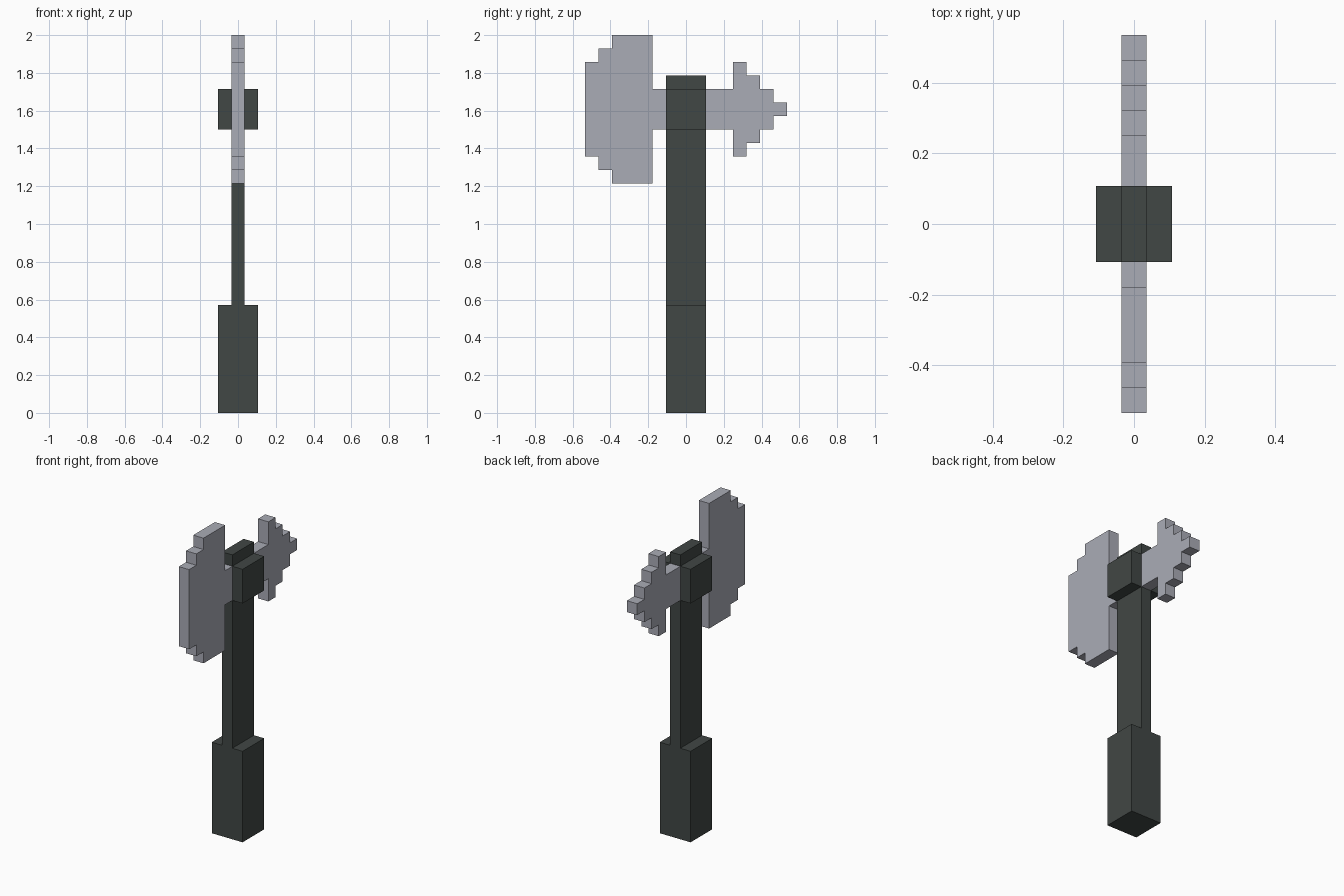
import bpy
import bmesh

cube = bpy.data.objects.get("Cube")
if cube:
    bpy.data.objects.remove(cube, do_unlink=True)

U = 2 / 28            # one block of the stepped design
HEAD_Z = 22.5         # centre height of the axe head, in blocks


def material(name, rgb):
    mat = bpy.data.materials.new(name)
    mat.use_nodes = True
    mat.diffuse_color = (*rgb, 1)
    bsdf = mat.node_tree.nodes["Principled BSDF"]
    bsdf.inputs["Base Color"].default_value = (*rgb, 1)
    bsdf.inputs["Roughness"].default_value = 0.8
    return mat


def finish(name, bm, mat):
    bmesh.ops.recalc_face_normals(bm, faces=bm.faces)
    mesh = bpy.data.meshes.new(name)
    bm.to_mesh(mesh)
    bm.free()
    mesh.materials.append(mat)
    obj = bpy.data.objects.new(name, mesh)
    bpy.context.collection.objects.link(obj)
    return obj


def box(name, low, high, mat):
    bm = bmesh.new()
    bmesh.ops.create_cube(bm, size=1)
    for v in bm.verts:
        v.co = [U * (a if c < 0 else b) for c, a, b in zip(v.co, low, high)]
    return finish(name, bm, mat)


def stepped_plate(name, start, steps, mat):
    """Plate one block thick; steps are (end y, half height) columns."""
    upper, y = [], start
    for end, half in steps:
        upper += [(y, half), (end, half)]
        y = end
    outline = upper + [(y, -h) for y, h in reversed(upper)]
    bm = bmesh.new()
    face = bm.faces.new([bm.verts.new((-U / 2, U * y, U * (HEAD_Z + h)))
                         for y, h in outline])
    side = bmesh.ops.extrude_face_region(bm, geom=[face])["geom"]
    bmesh.ops.translate(bm, vec=(U, 0, 0),
                        verts=[v for v in side if isinstance(v, bmesh.types.BMVert)])
    return finish(name, bm, mat)


dark = material("dark_wood", (0.053, 0.063, 0.059))
steel = material("grey_steel", (0.402, 0.413, 0.468))

# Handle
box("grip", (-1.5, -1.5, 0), (1.5, 1.5, 8), dark)
box("shaft", (-0.5, -1.5, 8), (0.5, 1.5, 25), dark)

# Collar cheeks on both sides of the shaft
box("left_collar", (0.5, -1.5, 21), (1.5, 1.5, 24), dark)
box("right_collar", (-1.5, -1.5, 21), (-0.5, 1.5, 24), dark)

# Front blade and back spike, each with a neck reaching the shaft
stepped_plate("blade", -7.5,
              [(-6.5, 3.5), (-5.5, 4.5), (-2.5, 5.5), (-1.5, 1.5)], steel)
stepped_plate("spike", 1.5,
              [(3.5, 1.5), (4.5, 3.5), (5.5, 2.5), (6.5, 1.5), (7.5, 0.5)], steel)
